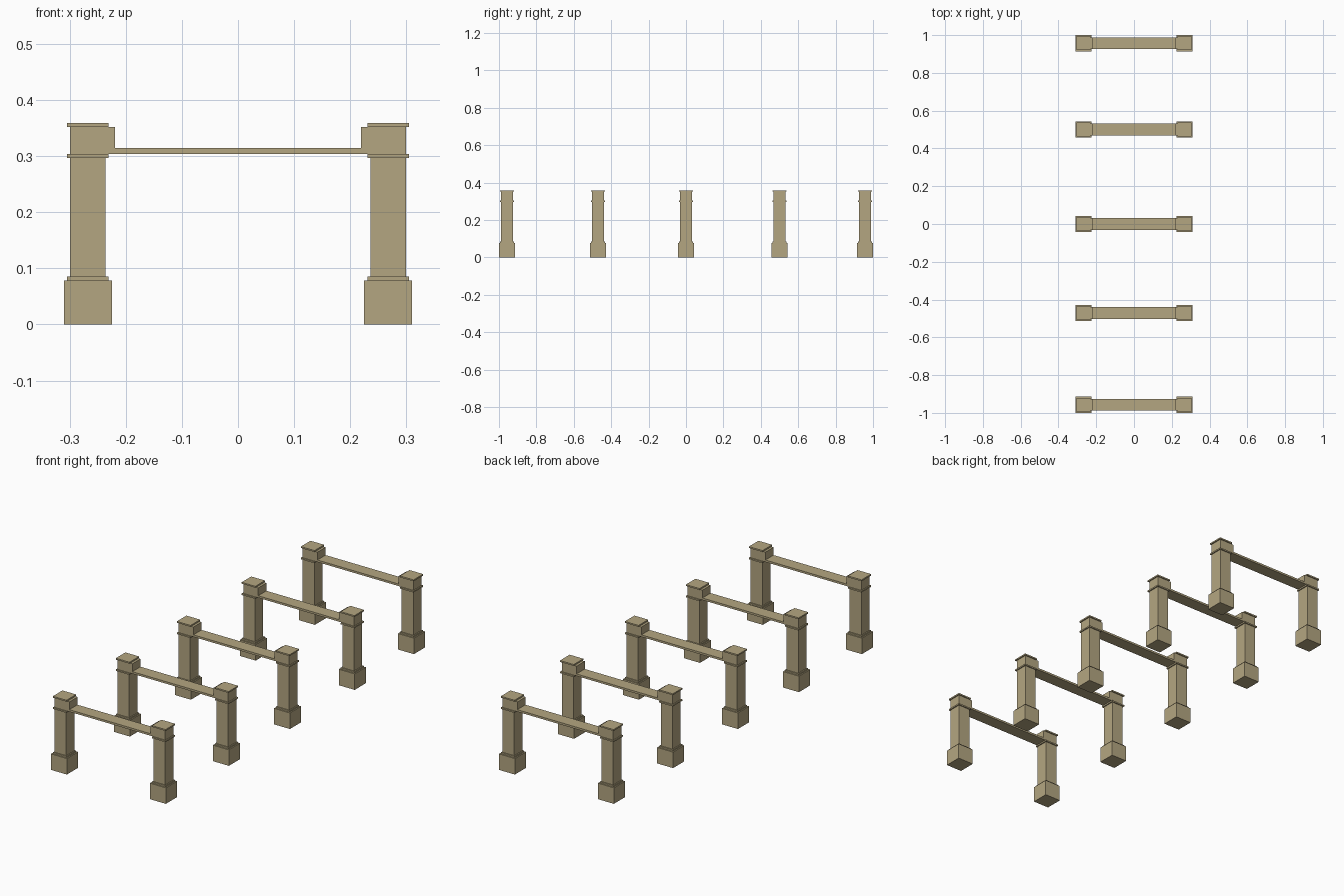
import bpy, bmesh

if "Cube" in bpy.data.objects:
    bpy.data.objects.remove(bpy.data.objects["Cube"])

stone = bpy.data.materials.new("sandstone")
stone.diffuse_color = (0.456, 0.381, 0.22, 1)
stone.use_nodes = True
stone.node_tree.nodes["Principled BSDF"].inputs["Base Color"].default_value = stone.diffuse_color


def finish(name, bm):
    bmesh.ops.recalc_face_normals(bm, faces=bm.faces)
    mesh = bpy.data.meshes.new(name)
    bm.to_mesh(mesh)
    bm.free()
    mesh.materials.append(stone)
    bpy.context.collection.objects.link(bpy.data.objects.new(name, mesh))


def block(name, x, y, half, z0, z1):
    """Square block centred on x, y."""
    bm = bmesh.new()
    bmesh.ops.create_cube(bm, size=1)
    for v in bm.verts:
        v.co = (x + v.co.x * 2 * half, y + v.co.y * 2 * half,
                z0 + (v.co.z + 0.5) * (z1 - z0))
    finish(name, bm)


def lintel(name, y, half):
    """Thin beam with raised ends, cut from one U-shaped profile."""
    right = [(0.299, 0.304), (0.299, 0.352), (0.219, 0.352), (0.219, 0.314)]
    profile = right + [(-x, z) for x, z in reversed(right)]
    bm = bmesh.new()
    face = bm.faces.new([bm.verts.new((x, y - half, z)) for x, z in profile])
    ext = bmesh.ops.extrude_face_region(bm, geom=[face])
    verts = [g for g in ext["geom"] if isinstance(g, bmesh.types.BMVert)]
    bmesh.ops.translate(bm, verts=verts, vec=(0, 2 * half, 0))
    finish(name, bm)


# Post parts: name, half width, bottom, top
post_parts = [
    ("plinth", 0.043, 0.0, 0.078),
    ("base_trim", 0.037, 0.078, 0.085),
    ("shaft", 0.0315, 0.085, 0.297),
    ("neck_trim", 0.037, 0.297, 0.304),
    ("cap", 0.037, 0.352, 0.359),
]

# Row of five gateways
for i, y in enumerate((-0.957, -0.471, 0.0, 0.5, 0.957), 1):
    for side, x in (("left", -0.2675), ("right", 0.2675)):
        for part, half, z0, z1 in post_parts:
            block(f"{side}_{part}_{i}", x, y, half, z0, z1)
    lintel(f"lintel_{i}", y, 0.0315)
